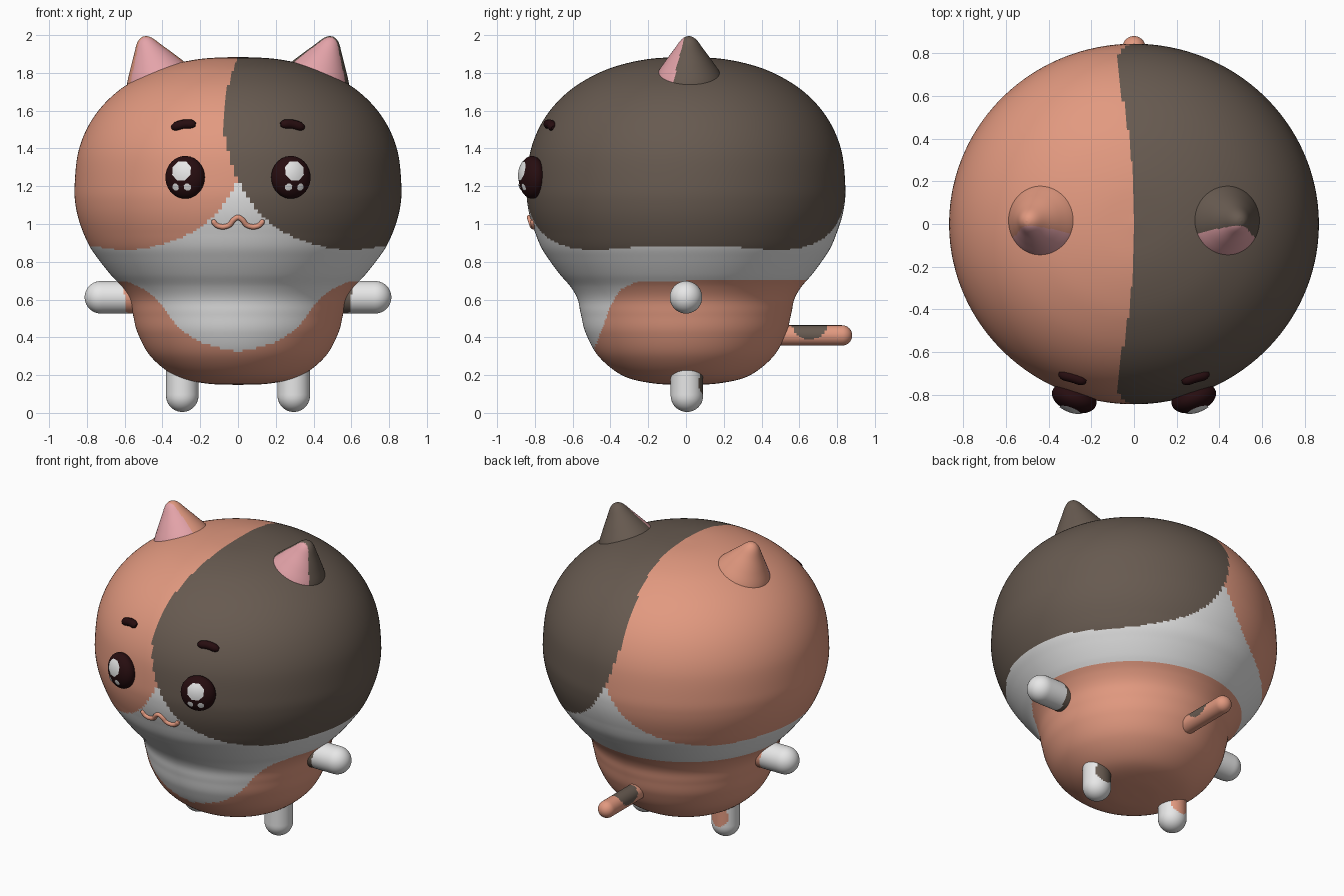
import bpy, bmesh, math
from mathutils import Matrix, Vector

if "Cube" in bpy.data.objects:
    bpy.data.objects.remove(bpy.data.objects["Cube"])


def material(name, rgb):
    m = bpy.data.materials.new(name)
    m.diffuse_color = (*rgb, 1)
    m.use_nodes = True
    m.node_tree.nodes["Principled BSDF"].inputs["Base Color"].default_value = m.diffuse_color
    return m


ORANGE = material("orange fur", (0.76, 0.32, 0.215))
DARK = material("dark brown fur", (0.135, 0.102, 0.08))
WHITE = material("white fur", (0.80, 0.80, 0.80))
PINK = material("inner ear pink", (0.78, 0.37, 0.40))
INK = material("eye black", (0.020, 0.004, 0.005))


def finish(name, bm, mats, rule=None):
    """Turn a bmesh into a smooth object; rule(face centre) picks the material."""
    bmesh.ops.recalc_face_normals(bm, faces=bm.faces)
    for f in bm.faces:
        f.smooth = True
        if rule:
            f.material_index = rule(f.calc_center_median())
    me = bpy.data.meshes.new(name)
    bm.to_mesh(me)
    bm.free()
    for m in mats:
        me.materials.append(m)
    ob = bpy.data.objects.new(name, me)
    bpy.context.collection.objects.link(ob)
    return ob


def revolve(name, profile, segs, matrix, mats, rule=None, depth=None):
    """Spin (radius, height) points around local z; depth(z) squashes y."""
    bm = bmesh.new()
    rings = []
    for r, z in profile:
        if r < 1e-5:
            rings.append([bm.verts.new((0, 0, z))] * segs)
            continue
        k = depth(z) if depth else 1
        rings.append([bm.verts.new((r * math.cos(a), r * k * math.sin(a), z))
                      for a in (2 * math.pi * i / segs for i in range(segs))])
    for a, b in zip(rings, rings[1:]):
        for i in range(segs):
            j = (i + 1) % segs
            loop = list(dict.fromkeys((a[i], a[j], b[j], b[i])))
            bm.faces.new(loop)
    bm.transform(matrix)
    return finish(name, bm, mats, rule)


def smooth_path(pts, n):
    """Catmull-Rom curve through 2D points."""
    p = [Vector(q) for q in pts]
    p = [2 * p[0] - p[1]] + p + [2 * p[-1] - p[-2]]
    out = []
    for a, b, c, d in zip(p, p[1:], p[2:], p[3:]):
        for i in range(n):
            t = i / n
            out.append(0.5 * (2 * b + (c - a) * t + (2 * a - 5 * b + 4 * c - d) * t * t
                              + (3 * b - a - 3 * c + d) * t ** 3))
    return out + [p[-2]]


def lookup(table, x):
    """Piecewise-linear value in a sorted (x, value) table."""
    for (x0, v0), (x1, v1) in zip(table, table[1:]):
        if x <= x1:
            return v0 + (v1 - v0) * (x - x0) / max(x1 - x0, 1e-9)
    return table[-1][1]


def capsule(radius, length, n=10):
    arc = [(radius * math.sin(a), radius * math.cos(a))
           for a in (math.pi / 2 * i / n for i in range(n + 1))]
    body = [(radius, radius + (length - 2 * radius) * i / 24) for i in range(25)]
    return ([(r, radius - c) for r, c in arc] + body[1:-1]
            + [(r, length - radius + c) for r, c in reversed(arc)])


# Head and body: one spun profile with a soft waist
lower = [(0, .148), (.17, .156), (.33, .195), (.46, .296), (.53, .42), (.556, .52),
         (.575, .6), (.615, .667), (.677, .735), (.74, .815), (.79, .89), (.836, 1.0),
         (.86, 1.1), (.865, 1.2)]
EXP = 2 / 2.25
upper = [(.865 * math.cos(math.radians(a)) ** EXP, 1.2 + .685 * math.sin(math.radians(a)) ** EXP)
         for a in (12, 24, 36, 48, 60, 70, 80)] + [(0, 1.885)]
profile = [(max(r, 0), z) for r, z in smooth_path(lower + upper, 9)]
radius_at = [(z, r) for r, z in profile]


def depth(z):
    return 1 - .025 * min(max((z - .55) / .4, 0), 1)


def front_y(x, z):
    r = lookup(radius_at, z)
    return -depth(z) * math.sqrt(max(r * r - x * x, 0))


# Fur patches: head colours end at a hem, the belly bib starts at a curve
hem = smooth_path([(0, 1.23), (.08, 1.10), (.17, 1.005), (.31, .925), (.465, .877),
                   (.61, .864), (.79, .884), (.9, .89)], 6)
bib = smooth_path([(0, .323), (.2, .375), (.33, .47), (.41, .577), (.49, .65), (.6, .70)], 6)


def fur(c):
    ax = abs(c.x)
    if c.z > lookup(hem, ax):
        seam = -.078 * math.sin(math.pi * min(max((c.z - 1.23) / .655, 0), 1))
        return 0 if c.x < seam else 1
    if c.z < .704 and (c.y > 0 or c.z < lookup(bib, ax)):
        return 0
    return 2


revolve("body", profile, 256, Matrix(), [ORANGE, DARK, WHITE], fur, depth)

ear_profile = smooth_path([(.18, -.06), (.168, 0), (.122, .075), (.078, .14),
                           (.046, .188), (.022, .209), (0, .215)], 6)
for side, word, coat in ((-1, "left", ORANGE), (1, "right", DARK)):
    # Ear: rounded cone leaning outward, pink at the front
    place = Matrix.Translation((side * .43, .015, 1.79)) @ Matrix.Rotation(side * .345, 4, 'Y')
    revolve(word + "_ear", ear_profile, 96, place, [coat, PINK],
            lambda c: int(c.y < -.005 - .26 * (2 - c.z)))

    # Arm: sideways capsule with a coat-coloured root
    place = Matrix.Translation((side * .40, 0, .612)) @ Matrix.Rotation(side * math.pi / 2, 4, 'Y')
    revolve(word + "_arm", capsule(.086, .412), 40, place, [WHITE, coat],
            lambda c: int(abs(c.x) < .60 + .12 * (c.z - .612)))

    # Leg: upright capsule with a patch on the back
    spot = Vector((side * .295, .1, .16))
    revolve(word + "_leg", capsule(.086, .36), 48, Matrix.Translation((side * .295, .005, .005)),
            [WHITE, coat], lambda c: int((c - spot).length < .07))

    # Eye: flattened ball facing outward
    eye = Matrix.Translation((side * .28, -.815, 1.247)) @ Matrix.Rotation(side * .33, 4, 'Z')
    ew, ed, eh = .108, .066, .113
    bm = bmesh.new()
    bmesh.ops.create_uvsphere(bm, u_segments=40, v_segments=24, radius=1)
    bm.transform(eye @ Matrix.Diagonal((ew, ed, eh, 1)))
    finish(word + "_eye", bm, [INK])

    # Eye glints: thin eight-sided plates lying on the eye
    bm = bmesh.new()
    for gx, gz, gr in ((0, .034, .055), (-.033, -.052, .020), (.033, -.052, .020)):
        rings = []
        for k in range(5):
            ring = []
            for i in range(8):
                a = math.pi * (i + .5) / 4
                u, w = gx + gr * k / 4 * math.cos(a), gz + gr * k / 4 * math.sin(a)
                d = ed * math.sqrt(1 - (u / ew) ** 2 - (w / eh) ** 2)
                ring.append(bm.verts.new((u, -d - .005, w)))
            rings.append(ring)
        for a, b in zip(rings, rings[1:]):
            for i in range(8):
                j = (i + 1) % 8
                bm.faces.new((a[i], a[j], b[j], b[i]))
    bmesh.ops.remove_doubles(bm, verts=bm.verts, dist=1e-5)
    bm.transform(eye)
    finish(word + "_eye_glints", bm, [WHITE])


def cord(name, pts, radius, mat):
    """Round cord with ball ends lying on the front of the head."""
    path = smooth_path(pts, 6)
    cu = bpy.data.curves.new(name, 'CURVE')
    cu.dimensions = '3D'
    cu.bevel_depth = radius
    cu.bevel_resolution = 4
    cu.use_fill_caps = True
    sp = cu.splines.new('POLY')
    sp.points.add(len(path) - 1)
    for i, (p, q) in enumerate(zip(sp.points, path)):
        p.co = (q.x, front_y(q.x, q.y) - .003, q.y, 1)
        end = min(i, len(path) - 1 - i)
        p.radius = (.45, .8, .95)[end] if end < 3 else 1
    cu.materials.append(mat)
    bpy.context.collection.objects.link(bpy.data.objects.new(name, cu))


# Brows and mouth
for side, word in ((-1, "left"), (1, "right")):
    cord(word + "_brow", [(side * .225, 1.527), (side * .285, 1.528), (side * .35, 1.509)],
         .025, INK)
half = [(.135, 1.022), (.115, .995), (.08, .985), (.045, .995), (.025, 1.02)]
cord("mouth", [(-x, z) for x, z in half] + [(0, 1.035)] + half[::-1], .014, ORANGE)

# Tail: straight capsule with a dark saddle
place = Matrix.Translation((0, .45, .41)) @ Matrix.Rotation(-math.pi / 2, 4, 'X')
revolve("tail", capsule(.054, .43), 48, place, [ORANGE, DARK],
        lambda c: int(((c.y - .655) / .092) ** 2 + ((c.z - .465) / .075) ** 2 < 1))
